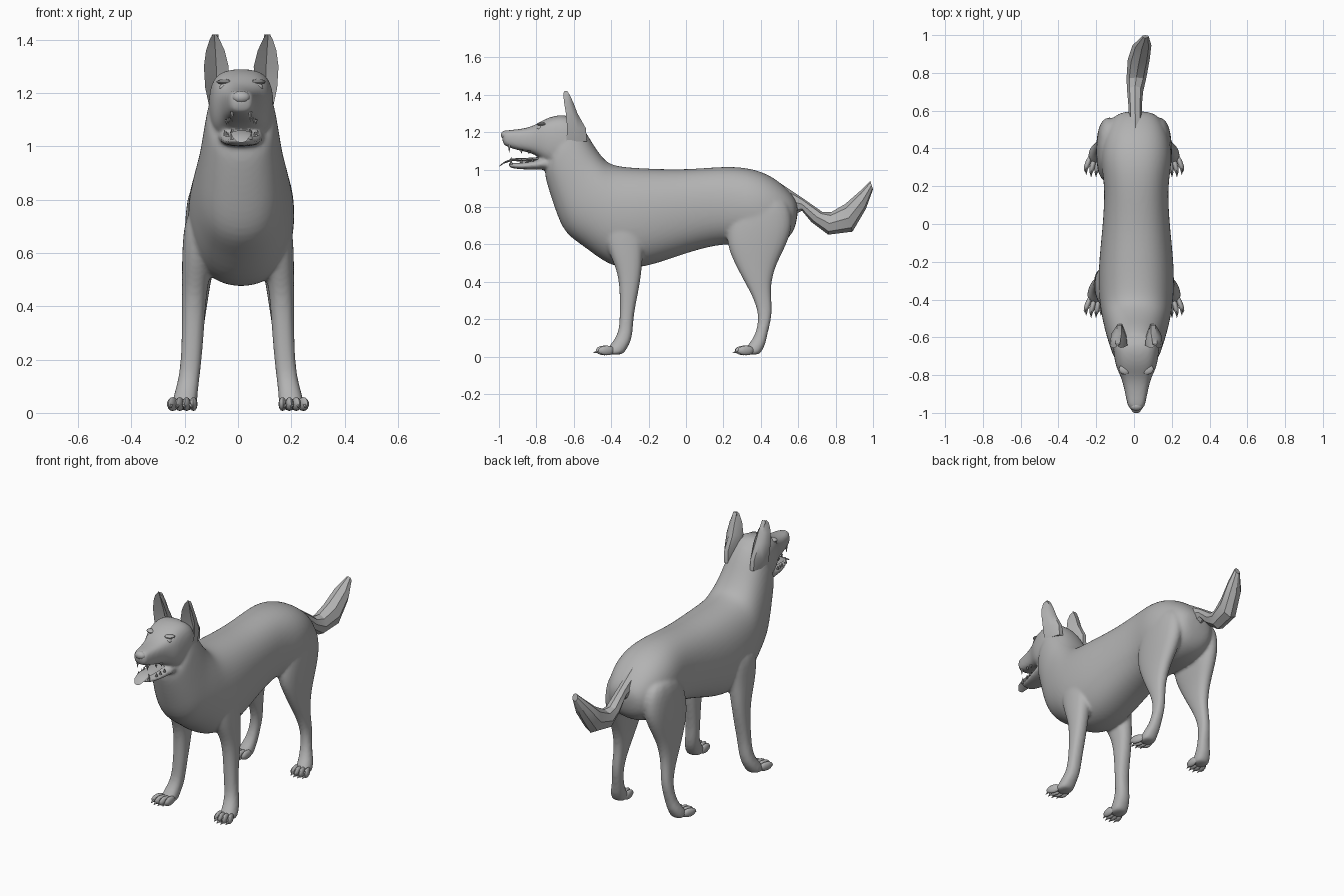
import bpy, bmesh, math
from mathutils import Vector, Matrix

grey = bpy.data.materials.new("light grey")
grey.diffuse_color = (0.45, 0.45, 0.45, 1)
CX = 0.012  # body and head sit slightly off centre


def loft(bm, rings):
    """Skin a closed shell over rings of points."""
    vs = [[bm.verts.new(p) for p in r] for r in rings]
    n = len(vs[0])
    fs = [bm.faces.new((a[i], a[(i + 1) % n], b[(i + 1) % n], b[i]))
          for a, b in zip(vs, vs[1:]) for i in range(n)]
    fs += [bm.faces.new(vs[0][::-1]), bm.faces.new(vs[-1])]
    bmesh.ops.recalc_face_normals(bm, faces=fs)


def sq(c, e):
    return math.copysign(abs(c) ** (2 / e), c)


def upright(rows, n=16, e=2.3):
    """Rings from top point, bottom point (y, z), half width, optional x offset."""
    out = []
    for ty, tz, by, bz, w, *x in rows:
        mid, up = Vector((x[0] if x else CX, (ty + by) / 2, (tz + bz) / 2)), Vector((0, ty - by, tz - bz)) / 2
        out.append([mid + up * sq(math.cos(a), e) + Vector((w * sq(math.sin(a), e), 0, 0))
                    for a in (2 * math.pi * i / n for i in range(n))])
    return out


def level(rows, side, n=12):
    """Horizontal rings from z, front y, back y, inner x, outer x."""
    return [[Vector((side * ((xi + xo) / 2 + (xo - xi) / 2 * sq(math.cos(a), 2.4)),
                     (yf + yb) / 2 + (yb - yf) / 2 * sq(math.sin(a), 2.4), z))
             for a in (2 * math.pi * i / n for i in range(n))] for z, yf, yb, xi, xo in rows]


def make(name, bm, mods=(), angle=40):
    me = bpy.data.meshes.new(name)
    bm.to_mesh(me)
    bm.free()
    ob = bpy.data.objects.new(name, me)
    bpy.context.collection.objects.link(ob)
    for kind, props in mods:
        m = ob.modifiers.new(kind, kind)
        for k, v in props.items():
            setattr(m, k, v)
    bpy.ops.object.select_all(action='DESELECT')
    bpy.context.view_layer.objects.active = ob
    ob.select_set(True)
    if mods:
        bpy.ops.object.convert(target='MESH')
    ob.data.materials.clear()
    ob.data.materials.append(grey)
    bpy.ops.object.shade_smooth_by_angle(angle=math.radians(angle))
    return ob


def ball(bm, loc, size, turn=0):
    m = Matrix.Translation(loc) @ Matrix.Rotation(turn, 4, 'Z') @ Matrix.Diagonal((*size, 1))
    bmesh.ops.create_uvsphere(bm, u_segments=10, v_segments=7, radius=1, matrix=m)


# body: torso with neck, skull with upper muzzle, lower jaw and four legs fused into one skin
bm = bmesh.new()
loft(bm, upright([
    (.605, .81, .59, .70, .08), (.56, .885, .55, .62, .14), (.46, .972, .44, .58, .185),
    (.34, 1.015, .32, .585, .195), (.2, 1.022, .2, .605, .168), (0, 1.003, 0, .55, .18),
    (-.2, 1.01, -.16, .49, .2), (-.32, 1.017, -.28, .465, .205), (-.40, 1.03, -.41, .475, .2),
    (-.44, 1.06, -.55, .59, .185), (-.49, 1.13, -.65, .65, .165), (-.53, 1.2, -.70, .78, .15),
    (-.57, 1.25, -.745, .92, .135), (-.61, 1.285, -.77, 1.02, .12)]))
loft(bm, upright([
    (-.55, 1.22, -.58, 1.05, .10), (-.62, 1.297, -.62, 1.0, .128), (-.70, 1.293, -.70, 1.01, .12),
    (-.765, 1.268, -.76, 1.04, .108), (-.82, 1.23, -.81, 1.085, .078), (-.90, 1.215, -.89, 1.1, .06),
    (-.96, 1.212, -.955, 1.12, .048), (-.985, 1.2, -.982, 1.135, .035)], e=2.9))
loft(bm, upright([
    (-.66, 1.1, -.68, 1.0, .1), (-.76, 1.065, -.76, .998, .085), (-.86, 1.035, -.86, 1.0, .065),
    (-.93, 1.037, -.93, 1.005, .045), (-.953, 1.037, -.948, 1.015, .03)]))
front_leg = [
    (.78, -.46, -.2, .07, .20), (.6, -.44, -.225, .085, .213), (.47, -.37, -.232, .115, .212),
    (.35, -.355, -.252, .123, .212), (.22, -.355, -.28, .133, .214), (.13, -.36, -.283, .143, .224),
    (.075, -.395, -.295, .15, .24), (.035, -.43, -.32, .152, .25), (.008, -.43, -.335, .155, .25)]
hind_leg = [
    (.88, .28, .54, .05, .185), (.72, .215, .585, .055, .203), (.6, .21, .545, .075, .203),
    (.5, .255, .488, .10, .2), (.4, .31, .457, .115, .198), (.32, .355, .457, .128, .195),
    (.22, .392, .464, .138, .2), (.12, .372, .435, .145, .215), (.075, .34, .43, .15, .235),
    (.035, .31, .41, .152, .245), (.008, .31, .395, .155, .245)]
for side in (-1, 1):
    loft(bm, level(front_leg, side))
    loft(bm, level(hind_leg, side))
make("body", bm, [('SUBSURF', dict(levels=2, render_levels=2)),
                  ('REMESH', dict(mode='VOXEL', voxel_size=.009)),
                  ('SMOOTH', dict(factor=.5, iterations=6))], 60)

# toes and claws on every paw
bm = bmesh.new()
for side in (-1, 1):
    for y0 in (-.43, .315):
        for i in range(4):
            x, y = side * (.167 + .026 * i), y0 - .012 * (1 - abs(i - 1.5))
            turn = side * (.05 + .1 * i)
            ball(bm, (x, y, .033), (.015, .048, .026), turn)
            m = Matrix.Translation((x + side * .008, y - .046, .024)) @ Matrix.Rotation(math.pi / 2 + .3, 4, 'X')
            bmesh.ops.create_cone(bm, cap_ends=True, segments=5, radius1=.009, radius2=.001, depth=.03, matrix=m)
make("toes", bm)

# bushy faceted tail, bending slightly to one side
bm = bmesh.new()
loft(bm, upright([
    (.50, .93, .56, .75, .035, .008), (.62, .85, .62, .78, .035, .006), (.73, .773, .67, .72, .042, .006),
    (.775, .772, .76, .652, .052, .012), (.85, .815, .89, .668, .058, .025),
    (.93, .885, .962, .79, .05, .042), (.985, .938, 1.0, .895, .018, .06)], n=8, e=2))
make("tail", bm, angle=25)

# pricked ears with a hollow front
bm = bmesh.new()
for side in (-1, 1):
    rings = []
    for z, xi, xo, yf, yb in [(1.15, .06, .12, -.64, -.53), (1.22, .05, .135, -.635, -.535),
                              (1.30, .047, .14, -.642, -.58), (1.36, .062, .132, -.652, -.603),
                              (1.405, .083, .117, -.656, -.625), (1.42, .094, .106, -.65, -.635)]:
        m, ym = (xi + xo) / 2, yf * .45 + yb * .55
        pts = [(xo, yf), (xo - .004, ym), (m + .01, yb), (m - .015, yb), (xi + .004, ym), (xi, yf), (m, ym)]
        rings.append([Vector((CX + side * x, y, z)) for x, y in pts])
    loft(bm, rings)
make("ears", bm, angle=45)

# eyes with brow ridges
bm = bmesh.new()
for side in (-1, 1):
    ball(bm, (CX + side * .066, -.782, 1.222), (.017, .017, .014))
    ball(bm, (CX + side * .064, -.772, 1.243), (.03, .024, .01), side * .5)
make("eyes", bm)

# nose
bm = bmesh.new()
ball(bm, (CX, -.965, 1.185), (.036, .025, .024))
make("nose", bm)

# tongue hanging over the lower jaw
bm = bmesh.new()
loft(bm, upright([(-.74, 1.07, -.74, 1.05, .04), (-.86, 1.062, -.86, 1.042, .042),
                  (-.93, 1.06, -.932, 1.046, .04), (-.97, 1.043, -.975, 1.031, .034),
                  (-.993, 1.025, -1.0, 1.015, .018)], n=8))
make("tongue", bm)

# upper and lower teeth
bm = bmesh.new()
for side in (-1, 1):
    for y, x, z, h, flip in [(-.945, .034, 1.112, .04, 1), (-.935, .036, 1.047, .04, 0), (-.88, .05, 1.045, .02, 0),
                             (-.85, .055, 1.047, .02, 0), (-.82, .062, 1.052, .02, 0),
                             (-.88, .047, 1.097, .02, 1), (-.84, .055, 1.092, .02, 1)]:
        m = Matrix.Translation((CX + side * x, y, z)) @ Matrix.Rotation(math.pi * flip, 4, 'X')
        bmesh.ops.create_cone(bm, cap_ends=True, segments=6, radius1=.008, radius2=.001, depth=h, matrix=m)
make("teeth", bm)
